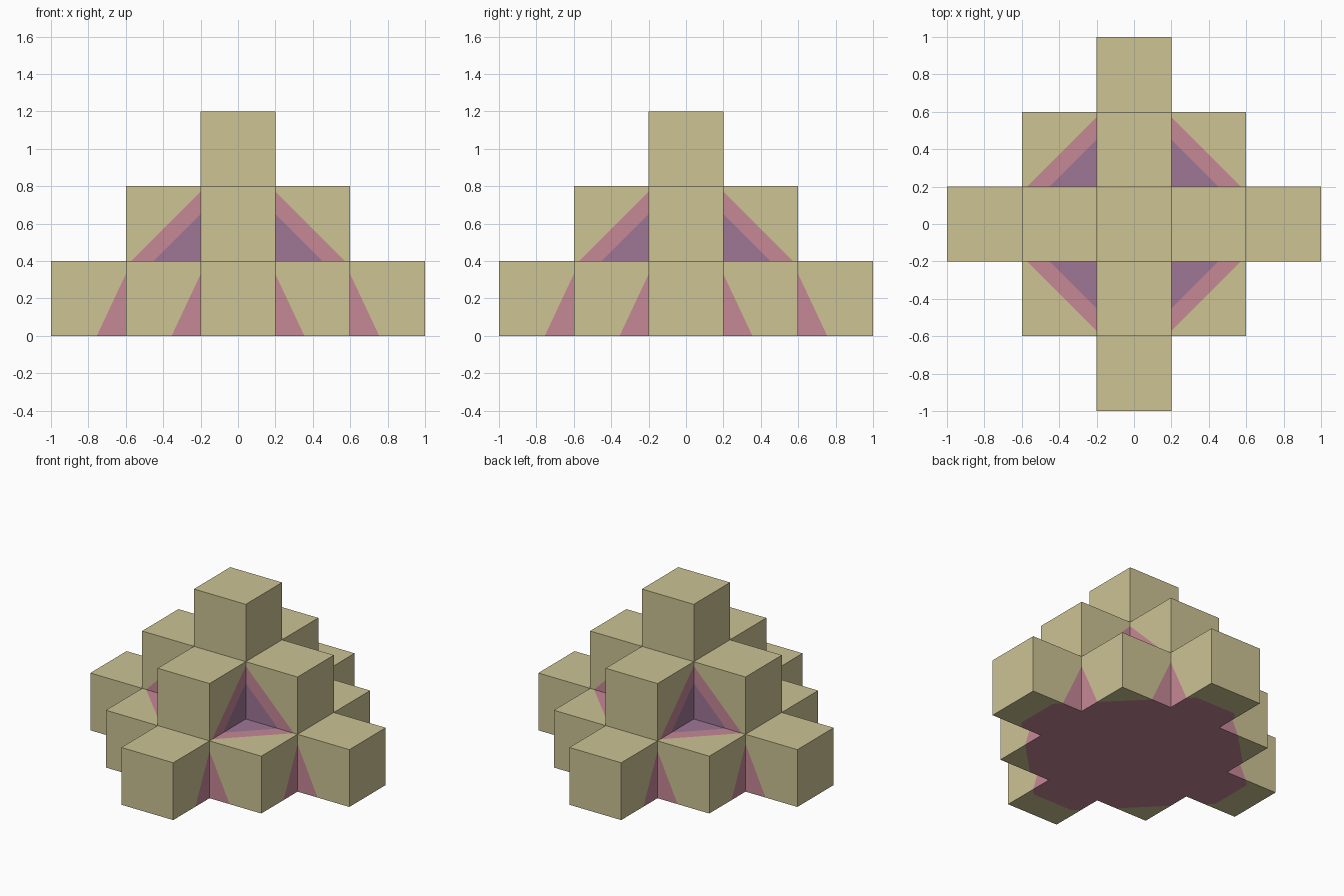
import bpy, bmesh
from mathutils import Vector

if "Cube" in bpy.data.objects:
    bpy.data.objects.remove(bpy.data.objects["Cube"])

S = 0.4  # edge of one block


def material(name, rgb):
    m = bpy.data.materials.new(name)
    m.diffuse_color = (*rgb, 1)
    m.use_nodes = True
    m.node_tree.nodes["Principled BSDF"].inputs["Base Color"].default_value = m.diffuse_color
    return m


mats = [material("tan", (0.604, 0.546, 0.296)),
        material("pink", (0.558, 0.246, 0.305)),
        material("purple", (0.342, 0.181, 0.305))]

# Stepped pyramid of blocks: each layer is a smaller diamond
blocks = {(i, j, k) for k in range(3) for i in range(-2, 3) for j in range(-2, 3)
          if abs(i) + abs(j) + k <= 2}

# Outer skin: only block sides that have no neighbour
bm = bmesh.new()
for b in sorted(blocks):
    centre = Vector((b[0] * S, b[1] * S, (b[2] + 0.5) * S))
    for axis in range(3):
        for sign in (-1, 1):
            near = list(b)
            near[axis] += sign
            if tuple(near) in blocks:
                continue
            n, u = Vector(), Vector()
            n[axis] = sign
            u[(axis + 1) % 3] = 1
            v = n.cross(u)
            corners = [(-1, -1), (1, -1), (1, 1), (-1, 1)]
            bm.faces.new([bm.verts.new(centre + (n + u * p + v * q) * S / 2)
                          for p, q in corners])
bmesh.ops.remove_doubles(bm, verts=bm.verts[:], dist=0.001)


def cut(normal, dist, test):
    """Cut the faces chosen by test along the plane normal . p = dist."""
    n = Vector(normal)
    faces = [f for f in bm.faces if test(f.calc_center_median())]
    geom = set(faces)
    for f in faces:
        geom.update(f.verts, f.edges)
    bmesh.ops.bisect_plane(bm, geom=list(geom), plane_no=n.normalized(),
                           plane_co=n * (dist / n.length_squared), dist=1e-5)


def in_notch(c):
    return abs(c.x) > 0.19 and abs(c.y) > 0.19


# Slanted colour borders in the corner notches and on the underside
UPPER_PINK, UPPER_PURPLE, LOWER, SLOPE, REACH = 1.17, 1.05, 0.955, 0.47, 0.8
for sx in (-1, 1):
    for sy in (-1, 1):
        def quadrant(c):
            return c.x * sx > 0 and c.y * sy > 0 and in_notch(c)
        for d in (UPPER_PINK, UPPER_PURPLE):
            cut((sx, sy, 1), d, lambda c: quadrant(c) and c.z > 0.39)
        cut((sx, sy, SLOPE), LOWER, lambda c: quadrant(c) and 0.01 < c.z < 0.39)
        cut((sx, sy, 0), LOWER, lambda c: c.z < 0.01)
for s in (-1, 1):
    cut((s, 0, 0), REACH, lambda c: c.z < 0.01)
    cut((0, s, 0), REACH, lambda c: c.z < 0.01)

# Colour by distance from the middle
for f in bm.faces:
    c = f.calc_center_median()
    r = abs(c.x) + abs(c.y)
    if c.z < 0.01:
        f.material_index = int(r < LOWER and max(abs(c.x), abs(c.y)) < REACH)
    elif in_notch(c):
        if c.z > 0.39:
            f.material_index = (r + c.z < UPPER_PINK) + (r + c.z < UPPER_PURPLE)
        else:
            f.material_index = int(r + SLOPE * c.z < LOWER)

bmesh.ops.recalc_face_normals(bm, faces=bm.faces[:])
mesh = bpy.data.meshes.new("stepped_blocks")
bm.to_mesh(mesh)
bm.free()
for m in mats:
    mesh.materials.append(m)
bpy.context.collection.objects.link(bpy.data.objects.new("stepped_blocks", mesh))
